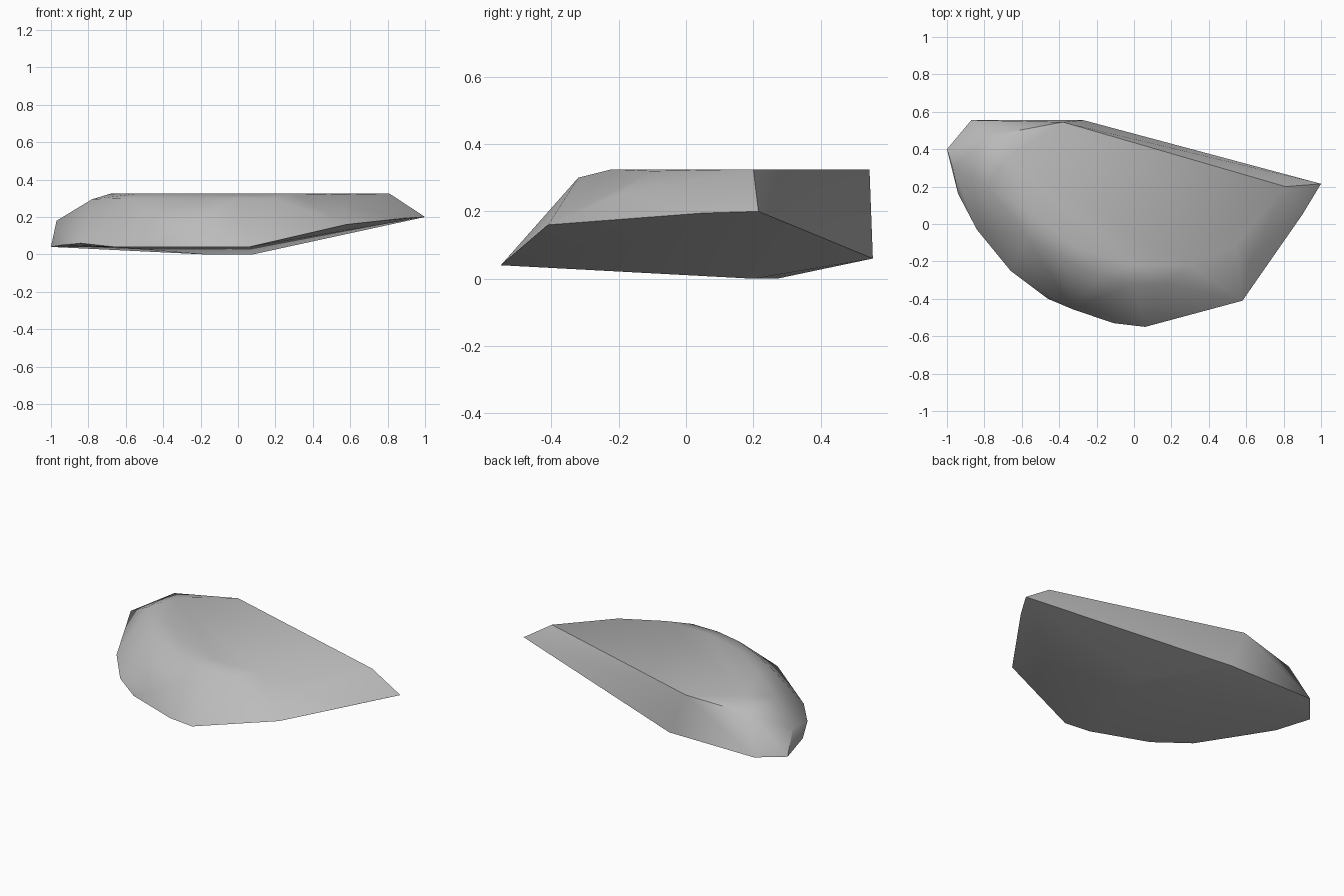
import bpy
import bmesh
import math

# Remove only the default cube
default_cube = bpy.data.objects.get("Cube")
if default_cube is not None:
    bpy.data.objects.remove(default_cube, do_unlink=True)

UNIT = 0.01  # corner positions below are in hundredths


def make_material(name, colour):
    """One flat, matte colour for viewport and render."""
    material = bpy.data.materials.new(name)
    material.use_nodes = True
    material.diffuse_color = colour
    shader = material.node_tree.nodes["Principled BSDF"]
    shader.inputs["Base Color"].default_value = colour
    shader.inputs["Roughness"].default_value = 0.9
    return material


def make_chiselled_stone(name, corner_groups, material):
    """Wrap a tight faceted skin around the stone's corner points."""
    mesh_builder = bmesh.new()
    for corners in corner_groups:
        for x, y, z in corners:
            mesh_builder.verts.new((x * UNIT, y * UNIT, z * UNIT))
    hull = bmesh.ops.convex_hull(mesh_builder, input=mesh_builder.verts)
    unused = set(hull["geom_interior"]) | set(hull["geom_unused"])
    loose = [v for v in unused if isinstance(v, bmesh.types.BMVert)]
    bmesh.ops.delete(mesh_builder, geom=loose, context="VERTS")
    bmesh.ops.recalc_face_normals(mesh_builder, faces=mesh_builder.faces)

    mesh = bpy.data.meshes.new(name)
    mesh_builder.to_mesh(mesh)
    mesh_builder.free()
    mesh.materials.append(material)
    stone = bpy.data.objects.new(name, mesh)
    bpy.context.collection.objects.link(stone)
    return stone


# Shallow keel on the underside
keel = [(-18, 27, 0), (8, 20, 0)]

# Lower rim, from the back corner round the curved front to the pointed end
rim = [
    (-27, 55.5, 6), (-87, 55.5, 6), (-100, 40, 4), (-94, 16, 5),
    (-84, -3, 6), (-66, -25, 4), (-46, -40, 4), (-11, -53, 4),
    (6, -55, 4), (58, -41, 16), (90, 5, 19.5), (100, 21.5, 20),
]

# Sloping shoulder, including the tip of the small chipped facet
shoulder = [
    (-33, -45.5, 11.5), (-97, 30, 18), (-78, 47, 28), (-78, 20, 29.5),
    (-57, -7, 30), (-37, -19, 30), (-18, -28, 30),
    (0, -32, 30), (18, -32, 30), (62, -20, 25),
]

# Flat top with one long straight back edge
plateau = [
    (-38, 54.5, 32.5), (81, 20, 32.5), (-68, 35, 32.5), (-54, 5, 32.5),
    (-30, -13, 32.5), (0, -22, 32.5), (30, -22, 32.5), (55, -10, 32),
]

grey = make_material("stone grey", (0.5, 0.5, 0.5, 1))
slab = make_chiselled_stone("rock_slab", [keel, rim, shoulder, plateau], grey)

# Soft front slopes, crisp rim and back edges
bpy.ops.object.select_all(action="DESELECT")
slab.select_set(True)
bpy.context.view_layer.objects.active = slab
bpy.ops.object.shade_smooth_by_angle(angle=math.radians(40))
